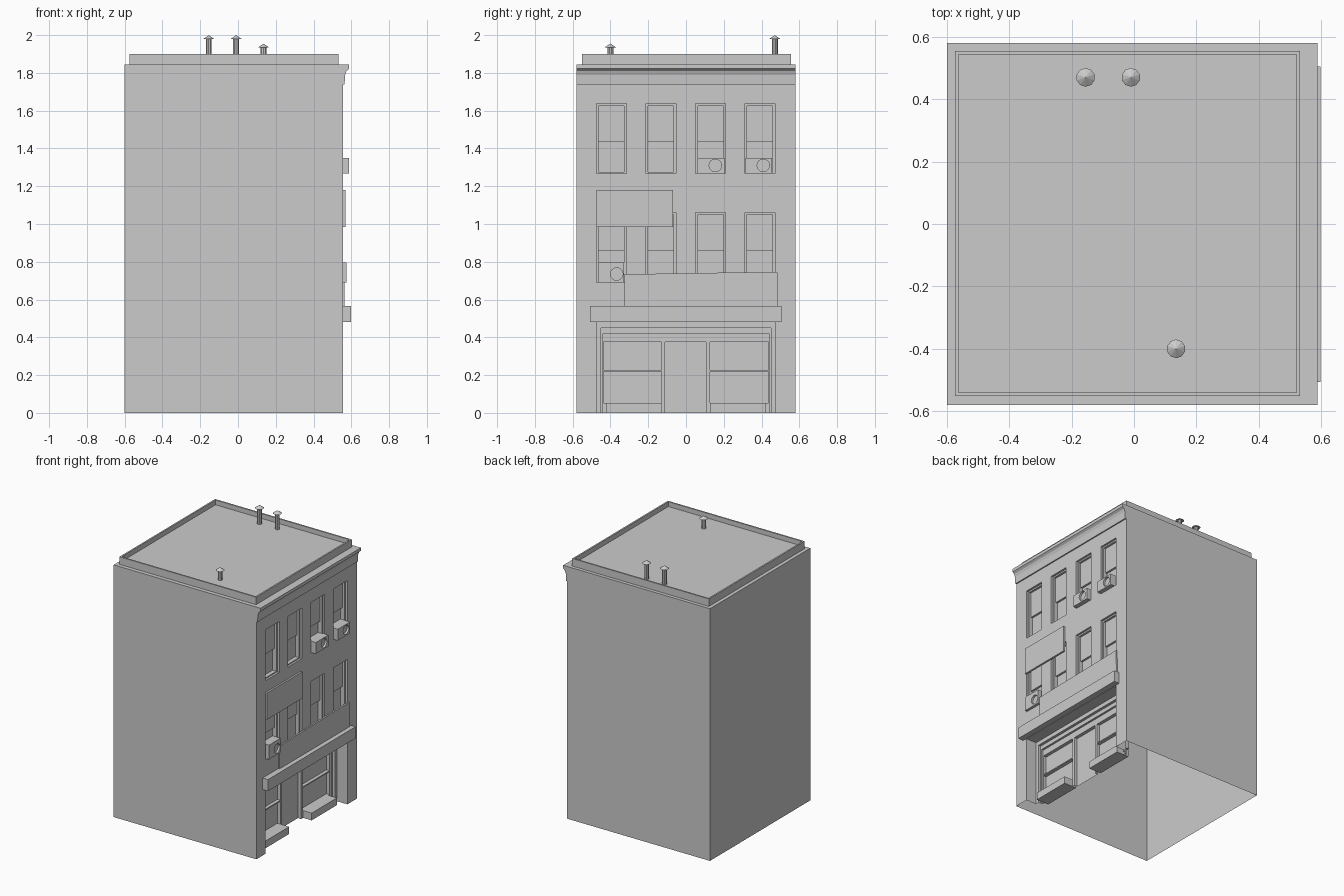
import bpy, bmesh, math
from mathutils import Matrix

if "Cube" in bpy.data.objects:
    bpy.data.objects.remove(bpy.data.objects["Cube"])


def finish(name, bm):
    mesh = bpy.data.meshes.new(name)
    bm.to_mesh(mesh)
    bm.free()
    ob = bpy.data.objects.new(name, mesh)
    bpy.context.collection.objects.link(ob)
    return ob


def quad(bm, pts):
    return bm.faces.new([bm.verts.new(p) for p in pts])


def corners(x, r):
    y0, y1, z0, z1 = r
    return [(x, y0, z0), (x, y1, z0), (x, y1, z1), (x, y0, z1)]


def wall(bm, x, r, holes=()):
    """Flat wall facing +x with rectangular holes (y0, y1, z0, z1)."""
    ys = sorted({v for h in [r, *holes] for v in h[:2]})
    zs = sorted({v for h in [r, *holes] for v in h[2:]})
    for a, b in zip(ys, ys[1:]):
        for c, d in zip(zs, zs[1:]):
            y, z = (a + b) / 2, (c + d) / 2
            if not any(h[0] < y < h[1] and h[2] < z < h[3] for h in holes):
                quad(bm, corners(x, (a, b, c, d)))


def reveal(bm, x, xb, r):
    """Side faces of a hole, running back from x to xb."""
    f, b = corners(x, r), corners(xb, r)
    for i in range(4):
        if i == 0 and r[2] == 0:
            continue
        j = (i + 1) % 4
        quad(bm, [f[i], f[j], b[j], b[i]])


def box(name, x0, x1, y0, y1, z0, z1):
    bm = bmesh.new()
    m = Matrix.Translation(((x0 + x1) / 2, (y0 + y1) / 2, (z0 + z1) / 2)) \
        @ Matrix.Diagonal((x1 - x0, y1 - y0, z1 - z0, 1))
    bmesh.ops.create_cube(bm, size=1, matrix=m)
    return finish(name, bm)


def prism(name, pts, direction):
    """Extrude a closed outline along a vector."""
    bm = bmesh.new()
    f = quad(bm, pts)
    g = bmesh.ops.extrude_face_region(bm, geom=[f])
    bmesh.ops.translate(bm, vec=direction,
                        verts=[v for v in g["geom"] if isinstance(v, bmesh.types.BMVert)])
    bmesh.ops.recalc_face_normals(bm, faces=bm.faces)
    return finish(name, bm)


FX, BX, W, H = 0.555, -0.6, 0.58, 1.845

# Window and shopfront openings
columns = [(-0.474, -0.315), (-0.212, -0.054), (0.051, 0.210), (0.312, 0.471)]
windows = [(a, b, z, z + 0.37) for z in (0.69, 1.267) for a, b in columns]
shop = (-0.472, 0.472, 0, 0.48)

# Body shell, open underneath
bm = bmesh.new()
wall(bm, FX, (-W, W, 0, H), windows + [shop])
quad(bm, [(BX, -W, 0), (FX, -W, 0), (FX, -W, H), (BX, -W, H)])
quad(bm, [(FX, W, 0), (BX, W, 0), (BX, W, H), (FX, W, H)])
quad(bm, [(BX, W, 0), (BX, -W, 0), (BX, -W, H), (BX, W, H)])
quad(bm, [(BX, -W, H), (FX, -W, H), (FX, W, H), (BX, W, H)])
finish("building_body", bm)

# Sash windows: frame, upper pane, deeper lower pane
bm = bmesh.new()
for r in windows:
    y0, y1, z0, z1 = r
    mid = z0 + 0.17
    inner = (y0 + 0.012, y1 - 0.012, z0 + 0.008, z1 - 0.011)
    upper = (inner[0], inner[1], mid, inner[3])
    lower = (inner[0], inner[1], inner[2], mid)
    reveal(bm, FX, FX - 0.015, r)
    wall(bm, FX - 0.015, r, [inner])
    reveal(bm, FX - 0.015, FX - 0.03, inner)
    wall(bm, FX - 0.03, upper)
    reveal(bm, FX - 0.03, FX - 0.045, lower)
    wall(bm, FX - 0.045, lower)
finish("windows", bm)

# Shopfront: stepped surround, then glazing wall with sunken panes and door
bm = bmesh.new()
steps = [(FX, shop), (0.47, (-0.449, 0.449, 0, 0.45)), (0.45, (-0.44, 0.44, 0, 0.42))]
for (xa, ra), (xb, rb) in zip(steps, steps[1:]):
    reveal(bm, xa, xb, ra)
    wall(bm, xb, ra, [rb])
reveal(bm, 0.45, 0.435, steps[2][1])
panes = [(-0.11, 0.107, 0, 0.374)]
for a, b in ((-0.437, -0.13), (0.127, 0.437)):
    panes += [(a, b, 0.228, 0.374), (a, b, 0.053, 0.22)]
wall(bm, 0.435, steps[2][1], panes)
for p in panes:
    reveal(bm, 0.435, 0.41, p)
    wall(bm, 0.41, p)
finish("shopfront", bm)
for side, a, b in (("left", -0.423, -0.13), ("right", 0.13, 0.423)):
    box("shop_step_" + side, 0.405, 0.505, a, b, 0, 0.053)

# Awning and sign boards
box("awning", 0.50, 0.598, -0.507, 0.505, 0.482, 0.567)
box("upper_sign", 0.553, 0.568, -0.475, -0.068, 0.985, 1.18)
prism("banner", [(0.553, -0.325, 0.566), (0.553, 0.488, 0.566),
                 (0.553, 0.483, 0.747), (0.553, -0.325, 0.734)], (0.012, 0, 0))

# Cornice
profile = [(0.54, 1.738), (0.564, 1.738), (0.567, 1.79), (0.574, 1.81),
           (0.588, 1.822), (0.588, H), (0.54, H)]
prism("cornice", [(x, -W, z) for x, z in profile], (0, 2 * W, 0))

# Parapet with sunken roof
bm = bmesh.new()
m = Matrix.Translation((-0.021, 0.002, 1.8725)) @ Matrix.Diagonal((1.106, 1.106, 0.055, 1))
bmesh.ops.create_cube(bm, size=1, matrix=m)
bm.normal_update()
top = max(bm.faces, key=lambda f: f.calc_center_median().z)
bmesh.ops.inset_region(bm, faces=[top], thickness=0.016)
ext = bmesh.ops.extrude_discrete_faces(bm, faces=[top])["faces"]
bmesh.ops.translate(bm, verts=ext[0].verts[:], vec=(0, 0, -0.035))
finish("parapet_roof", bm)

# Air conditioners with a round fan recess
units = [(0.574, -0.463, -0.328, 0.69, 0.795, -0.367, 0.735),
         (0.588, 0.06, 0.205, 1.267, 1.35, 0.155, 1.31),
         (0.588, 0.314, 0.455, 1.267, 1.35, 0.409, 1.31)]
for i, (x, y0, y1, z0, z1, cy, cz) in enumerate(units):
    ob = box(f"air_conditioner_{i + 1}", 0.505, x, y0, y1, z0, z1)
    bm = bmesh.new()
    m = Matrix.Translation((x, cy, cz)) @ Matrix.Rotation(math.pi / 2, 4, 'Y')
    bmesh.ops.create_cone(bm, cap_ends=True, segments=16, radius1=0.033, radius2=0.033,
                          depth=0.03, matrix=m)
    cutter = finish("fan_cutter", bm)
    mod = ob.modifiers.new("fan", 'BOOLEAN')
    mod.operation, mod.object, mod.solver = 'DIFFERENCE', cutter, 'EXACT'
    bpy.context.view_layer.objects.active = ob
    bpy.ops.object.modifier_apply(modifier=mod.name)
    bpy.data.objects.remove(cutter)

# Roof vent pipes with conical caps
for i, (x, y, z) in enumerate([(-0.155, 0.47, 2.0), (-0.01, 0.47, 2.0), (0.135, -0.4, 1.955)]):
    bm = bmesh.new()
    base = 1.86
    for r1, r2, a, b in ((0.016, 0.016, base, z - 0.018), (0.03, 0, z - 0.02, z)):
        bmesh.ops.create_cone(bm, cap_ends=True, segments=10, radius1=r1, radius2=r2,
                              depth=b - a, matrix=Matrix.Translation((x, y, (a + b) / 2)))
    finish(f"vent_pipe_{i + 1}", bm)
